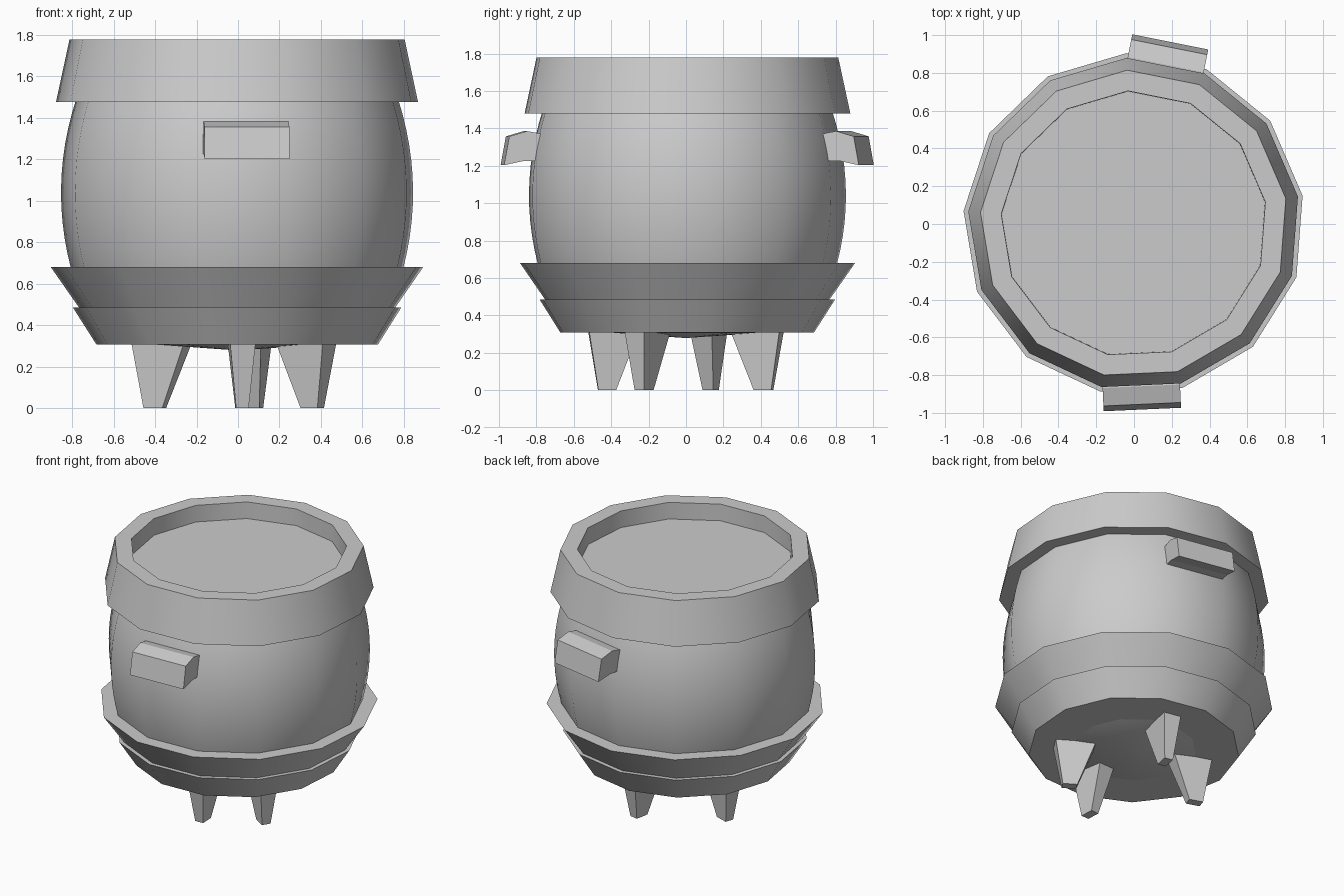
import bpy, bmesh, math
from mathutils import Matrix

if "Cube" in bpy.data.objects:
    bpy.data.objects.remove(bpy.data.objects["Cube"])

SIDES = 13
STEP = 2 * math.pi / SIDES
START = math.radians(9.5)

iron = bpy.data.materials.new("grey_iron")
iron.use_nodes = True
colour = (0.6, 0.6, 0.6, 1)
iron.diffuse_color = colour
iron.node_tree.nodes["Principled BSDF"].inputs["Base Color"].default_value = colour


def finish(name, bm, smooth):
    bmesh.ops.recalc_face_normals(bm, faces=bm.faces)
    mesh = bpy.data.meshes.new(name)
    bm.to_mesh(mesh)
    bm.free()
    mesh.materials.append(iron)
    obj = bpy.data.objects.new(name, mesh)
    bpy.context.collection.objects.link(obj)
    if smooth:
        bpy.ops.object.select_all(action="DESELECT")
        obj.select_set(True)
        bpy.context.view_layer.objects.active = obj
        bpy.ops.object.shade_smooth_by_angle(angle=math.radians(32))
    return obj


def lathe(name, profile, closed=False):
    """Turn a (radius, height) profile into a thirteen-sided shell."""
    bm = bmesh.new()
    rings = [[bm.verts.new((r * math.cos(START + i * STEP),
                            r * math.sin(START + i * STEP), z))
              for i in range(SIDES)] for r, z in profile]
    pairs = list(zip(rings, rings[1:]))
    if closed:
        pairs.append((rings[-1], rings[0]))
    else:
        bm.faces.new(rings[0])
        bm.faces.new(rings[-1])
    for low, high in pairs:
        for i in range(SIDES):
            j = (i + 1) % SIDES
            bm.faces.new((low[i], low[j], high[j], high[i]))
    return finish(name, bm, True)


def loft(name, first, second, angle):
    """Join two matching outlines, then turn the part about the z axis."""
    bm = bmesh.new()
    a = [bm.verts.new(p) for p in first]
    b = [bm.verts.new(p) for p in second]
    bm.faces.new(a)
    bm.faces.new(b)
    for i in range(len(a)):
        j = (i + 1) % len(a)
        bm.faces.new((a[i], a[j], b[j], b[i]))
    bm.transform(Matrix.Rotation(angle, 4, "Z"))
    return finish(name, bm, False)


def face_angle(i):
    return START + (i + 0.5) * STEP


# Bulging pot body, with a shallow dished underside and a flat top
belly = [(0.02, 0.28), (0.4, 0.307), (0.66, 0.4)]
for k in range(13):
    z = 0.6 + k * 0.075
    belly.append((0.856 - 0.36 * abs(z - 1.04) ** 2, z))
belly.append((0.73, 1.66))
lathe("pot_body", belly)

# Rim collar around the mouth
lathe("rim_collar", [(0.7, 1.48), (0.88, 1.478), (0.815, 1.778), (0.705, 1.778)], True)

# Two flared bands at the base
lathe("upper_band", [(0.6, 0.48), (0.765, 0.48), (0.905, 0.68), (0.7, 0.68)], True)
lathe("lower_band", [(0.3, 0.308), (0.685, 0.308), (0.798, 0.485), (0.6, 0.485)], True)

# Bent lug handles on the front and back faces
lug = [(0.983, 1.203), (0.955, 1.357), (0.86, 1.385), (0.75, 1.365),
       (0.77, 1.225), (0.88, 1.225)]
for name, side in (("front_handle", 9), ("back_handle", 2)):
    loft(name, [(r, -0.205, z) for r, z in lug],
         [(r, 0.205, z) for r, z in lug], face_angle(side))


# Four tapered feet
def foot_outline(inner, outer, half, z):
    return [(inner, -half, z), (outer, -half, z), (outer, half, z), (inner, half, z)]


for name, side in (("front_foot", 9), ("left_foot", 11), ("back_foot", 2), ("right_foot", 5)):
    loft(name, foot_outline(0.375, 0.47, 0.03, 0),
         foot_outline(0.245, 0.525, 0.064, 0.34), face_angle(side))
